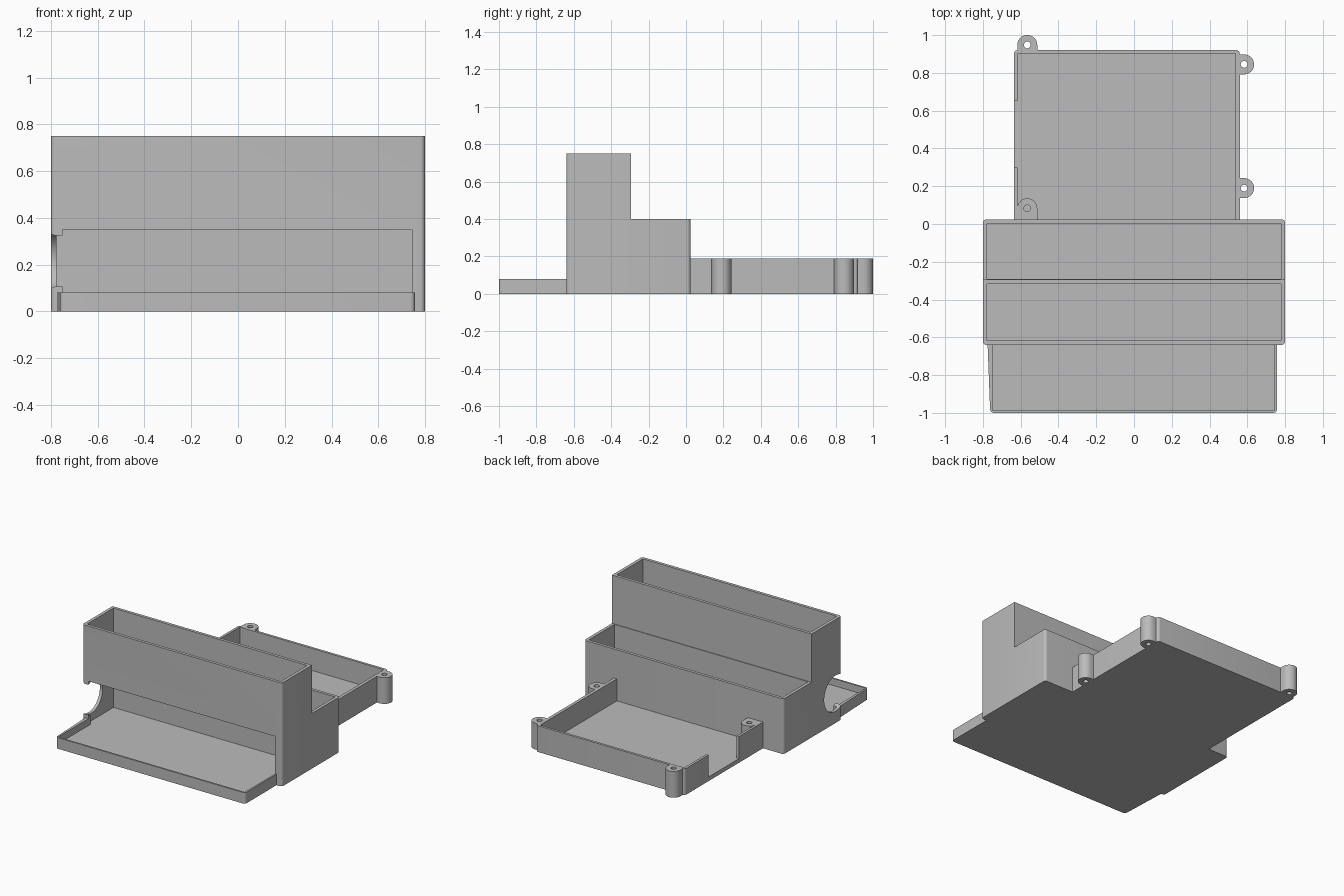
import bpy, bmesh, math
from mathutils import Vector

cube = bpy.data.objects.get("Cube")
if cube:
    bpy.data.objects.remove(cube, do_unlink=True)

grey = bpy.data.materials.new("plain_grey")
grey.use_nodes = True
grey.diffuse_color = (0.5, 0.5, 0.5, 1)
grey.node_tree.nodes["Principled BSDF"].inputs["Base Color"].default_value = (0.5, 0.5, 0.5, 1)

FLOOR = 0.03
TRAY_H = 0.19


def prism(name, outline, z0, z1):
    """Extrude a flat outline between two heights."""
    bm = bmesh.new()
    face = bm.faces.new([bm.verts.new((x, y, z0)) for x, y in outline])
    top = bmesh.ops.extrude_face_region(bm, geom=[face])["geom"]
    bmesh.ops.translate(bm, verts=[v for v in top if isinstance(v, bmesh.types.BMVert)],
                        vec=(0, 0, z1 - z0))
    bmesh.ops.recalc_face_normals(bm, faces=bm.faces)
    mesh = bpy.data.meshes.new(name)
    bm.to_mesh(mesh)
    bm.free()
    mesh.materials.append(grey)
    ob = bpy.data.objects.new(name, mesh)
    bpy.context.collection.objects.link(ob)
    return ob


def arc(cx, cy, r, start, end, n=6):
    return [(cx + r * math.cos(math.radians(start + (end - start) * i / n)),
             cy + r * math.sin(math.radians(start + (end - start) * i / n)))
            for i in range(n + 1)]


def rect(x0, x1, y0, y1, front=0, back=0):
    """Rectangle outline with optional rounded front and back corners."""
    pts = []
    for x, y, r, a in ((x0, y0, front, 180), (x1, y0, front, 270),
                       (x1, y1, back, 0), (x0, y1, back, 90)):
        if r:
            cx = x + r if x == x0 else x - r
            cy = y + r if y == y0 else y - r
            pts += arc(cx, cy, r, a, a + 90)
        else:
            pts.append((x, y))
    return pts


def boolean(ob, tool, operation="DIFFERENCE"):
    tool.hide_render = True
    mod = ob.modifiers.new("cut", "BOOLEAN")
    mod.object, mod.operation, mod.solver = tool, operation, "EXACT"
    bpy.context.view_layer.objects.active = ob
    bpy.ops.object.modifier_apply(modifier=mod.name)
    bpy.data.objects.remove(tool, do_unlink=True)


def cut(ob, outline, z0, z1):
    boolean(ob, prism("cutter", outline, z0, z1))


def finish(ob):
    bpy.ops.object.select_all(action="DESELECT")
    ob.select_set(True)
    bpy.context.view_layer.objects.active = ob
    bpy.ops.object.shade_smooth_by_angle(angle=math.radians(32))


# Stepped box: tall front bin and low rear bin
box = prism("stepped_box", rect(-0.8, 0.8, -0.64, 0.025, 0.02, 0.02), 0, 0.75)
cut(box, rect(-0.9, 0.9, -0.295, 0.1), 0.4, 0.9)
cut(box, rect(-0.777, 0.777, -0.618, -0.317), FLOOR, 0.9)
cut(box, rect(-0.777, 0.777, -0.29, 0.003), FLOOR, 0.9)

# Wide opening in the front wall
cut(box, rect(-0.75, 0.745, -0.7, -0.6), FLOOR, 0.35)

# Round cable hole through the right wall, breaking the front edge
hole = prism("hole_cutter", arc(0, 0, 0.13, 0, 352.5, 47), -0.06, 0.06)
hole.rotation_euler = (0, math.pi / 2, 0)
hole.location = (-0.8, -0.57, 0.215)
bpy.context.view_layer.update()
boolean(box, hole)
finish(box)

# Shallow front tray, its right side slightly tapered
outline = [(-0.775, -0.64)] + arc(-0.742, -0.98, 0.02, 180, 270) \
    + arc(0.737, -0.98, 0.02, 270, 360) + [(0.757, -0.64)]
tray = prism("front_tray", outline, 0, 0.08)
cut(tray, rect(-0.75, 0.745, -0.987, -0.6), FLOOR, 0.2)
finish(tray)

# Rear tray with a gap in its right wall
rear = prism("rear_tray", rect(-0.635, 0.56, 0.025, 0.92, 0, 0.018), 0, TRAY_H)
cut(rear, rect(-0.617, 0.537, 0, 0.902), FLOOR, 0.3)
cut(rear, rect(-0.7, -0.6, 0.3, 0.65), FLOOR, 0.3)
finish(rear)


def lug(name, x, y, direction, leg, z0):
    """Screw lug: half round end, straight legs back to the wall, drilled."""
    r = 0.053
    d = Vector((math.cos(math.radians(direction)), math.sin(math.radians(direction))))
    side = Vector((-d.y, d.x))
    c = Vector((x, y))
    pts = arc(x, y, r, direction - 90, direction + 90, 16)
    pts += [tuple(c + side * r - d * leg), tuple(c - side * r - d * leg)]
    ob = prism(name, pts, z0, TRAY_H)
    cut(ob, arc(x, y, 0.018, 0, 345, 23), -0.1, 0.3)
    finish(ob)


lug("back_lug", -0.565, 0.948, 90, 0.028, 0)
lug("left_lug_rear", 0.583, 0.845, 0, 0.023, 0)
lug("left_lug_front", 0.583, 0.19, 0, 0.023, 0)
lug("inner_lug", -0.565, 0.083, 90, 0.058, FLOOR)
